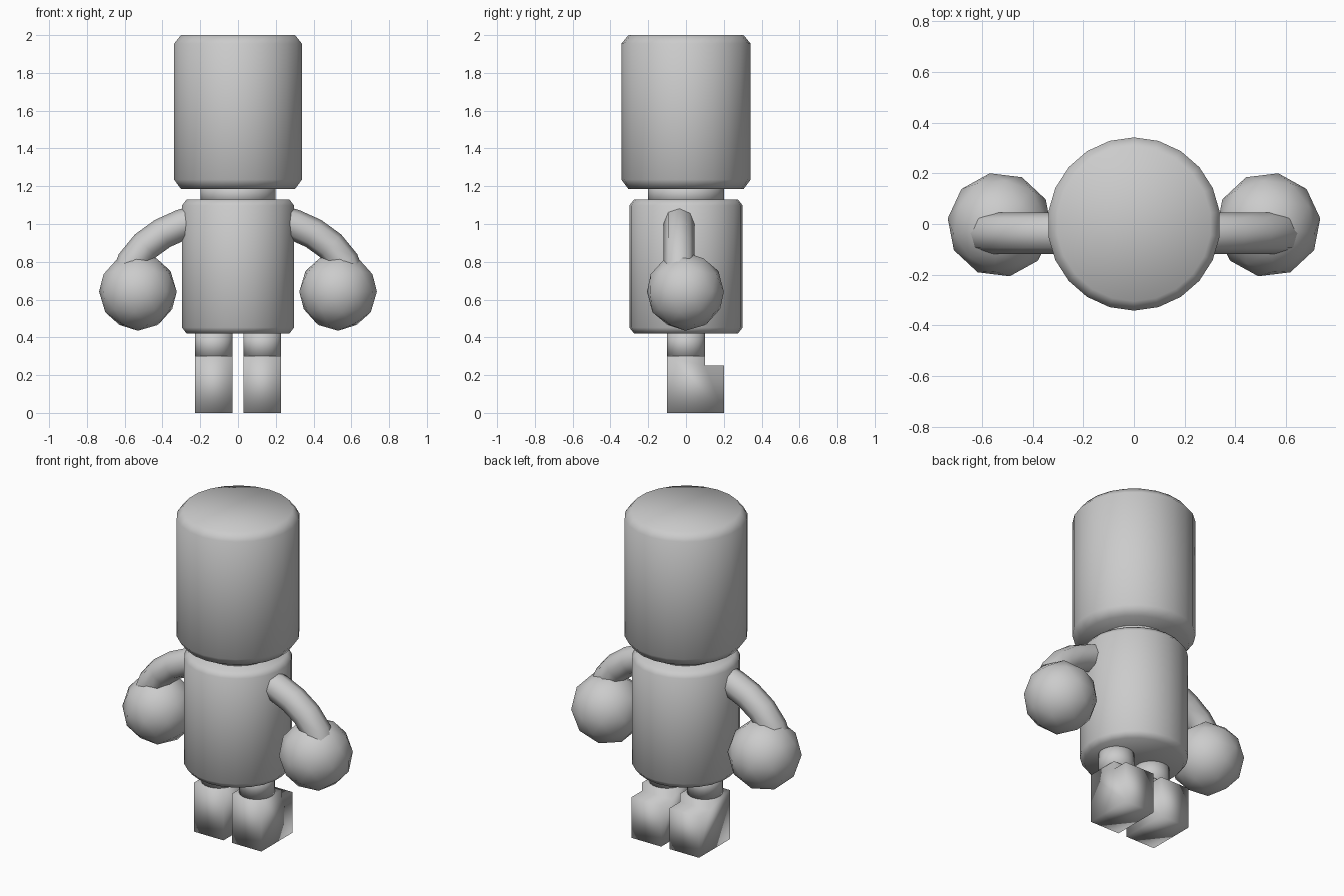
import bpy, bmesh, math
from mathutils import Matrix

if "Cube" in bpy.data.objects:
    bpy.data.objects.remove(bpy.data.objects["Cube"])

grey = bpy.data.materials.new("plain_grey")
grey.diffuse_color = (0.6, 0.6, 0.6, 1)
grey.use_nodes = True
grey.node_tree.nodes["Principled BSDF"].inputs["Base Color"].default_value = grey.diffuse_color


def finish(name, bm):
    """Turn a bmesh into a smooth shaded grey object."""
    bmesh.ops.recalc_face_normals(bm, faces=bm.faces)
    for f in bm.faces:
        f.smooth = True
    me = bpy.data.meshes.new(name)
    bm.to_mesh(me)
    bm.free()
    me.materials.append(grey)
    ob = bpy.data.objects.new(name, me)
    bpy.context.collection.objects.link(ob)
    return ob


def turned(name, profile, x=0.0, sides=22):
    """Capped solid of revolution from (radius, z) pairs."""
    bm = bmesh.new()
    rings = []
    for r, z in profile:
        angles = [math.pi / 2 + 2 * math.pi * i / sides for i in range(sides)]
        rings.append([bm.verts.new((x + r * math.cos(a), r * math.sin(a), z)) for a in angles])
    for a, b in zip(rings, rings[1:]):
        for i in range(sides):
            j = (i + 1) % sides
            bm.faces.new((a[i], a[j], b[j], b[i]))
    bm.faces.new(rings[0])
    bm.faces.new(rings[-1])
    return finish(name, bm)


# Head, neck and torso, with chamfered rims
turned("head", [(0.305, 1.185), (0.342, 1.235), (0.342, 1.955), (0.305, 2.0)])
turned("neck", [(0.2, 1.10), (0.2, 1.22)])
turned("torso", [(0.275, 0.42), (0.3, 0.452), (0.3, 1.098), (0.275, 1.13)])

for side, s in (("left", -1), ("right", 1)):
    # Leg
    turned(side + "_leg", [(0.1, 0.29), (0.1, 0.44)], x=s * 0.128)

    # Foot: stepped profile extruded sideways
    bm = bmesh.new()
    outline = [(-0.1, 0), (0.2, 0), (0.2, 0.25), (0.1, 0.25), (0.1, 0.3), (-0.1, 0.3)]
    face = bm.faces.new([bm.verts.new((s * 0.028, y, z)) for y, z in outline])
    ext = bmesh.ops.extrude_face_region(bm, geom=[face])
    moved = [v for v in ext["geom"] if isinstance(v, bmesh.types.BMVert)]
    bmesh.ops.translate(bm, verts=moved, vec=(s * 0.2, 0, 0))
    finish(side + "_foot", bm)

    # Hand ball
    bm = bmesh.new()
    bmesh.ops.create_icosphere(bm, subdivisions=2, radius=0.207)
    place = (Matrix.Diagonal((s, 1, 1, 1)) @ Matrix.Translation((0.53, -0.003, 0.642))
             @ Matrix.Rotation(math.radians(-11), 4, 'Z'))
    bmesh.ops.transform(bm, matrix=place, verts=bm.verts)
    finish(side + "_hand", bm)

    # Arm: bent round tube
    path = [(0.22, 1.02), (0.30, 0.995), (0.40, 0.95), (0.49, 0.885), (0.56, 0.80), (0.59, 0.72)]
    cu = bpy.data.curves.new(side + "_arm", 'CURVE')
    cu.dimensions = '3D'
    cu.bevel_depth = 0.082
    cu.bevel_resolution = 2
    cu.use_fill_caps = True
    sp = cu.splines.new('POLY')
    sp.points.add(len(path) - 1)
    for p, (x, z) in zip(sp.points, path):
        p.co = (s * x, -0.036, z, 1)
    cu.materials.append(grey)
    arm = bpy.data.objects.new(side + "_arm", cu)
    bpy.context.collection.objects.link(arm)
    bpy.ops.object.select_all(action='DESELECT')
    arm.select_set(True)
    bpy.context.view_layer.objects.active = arm
    bpy.ops.object.convert(target='MESH')
    bpy.ops.object.shade_smooth()
